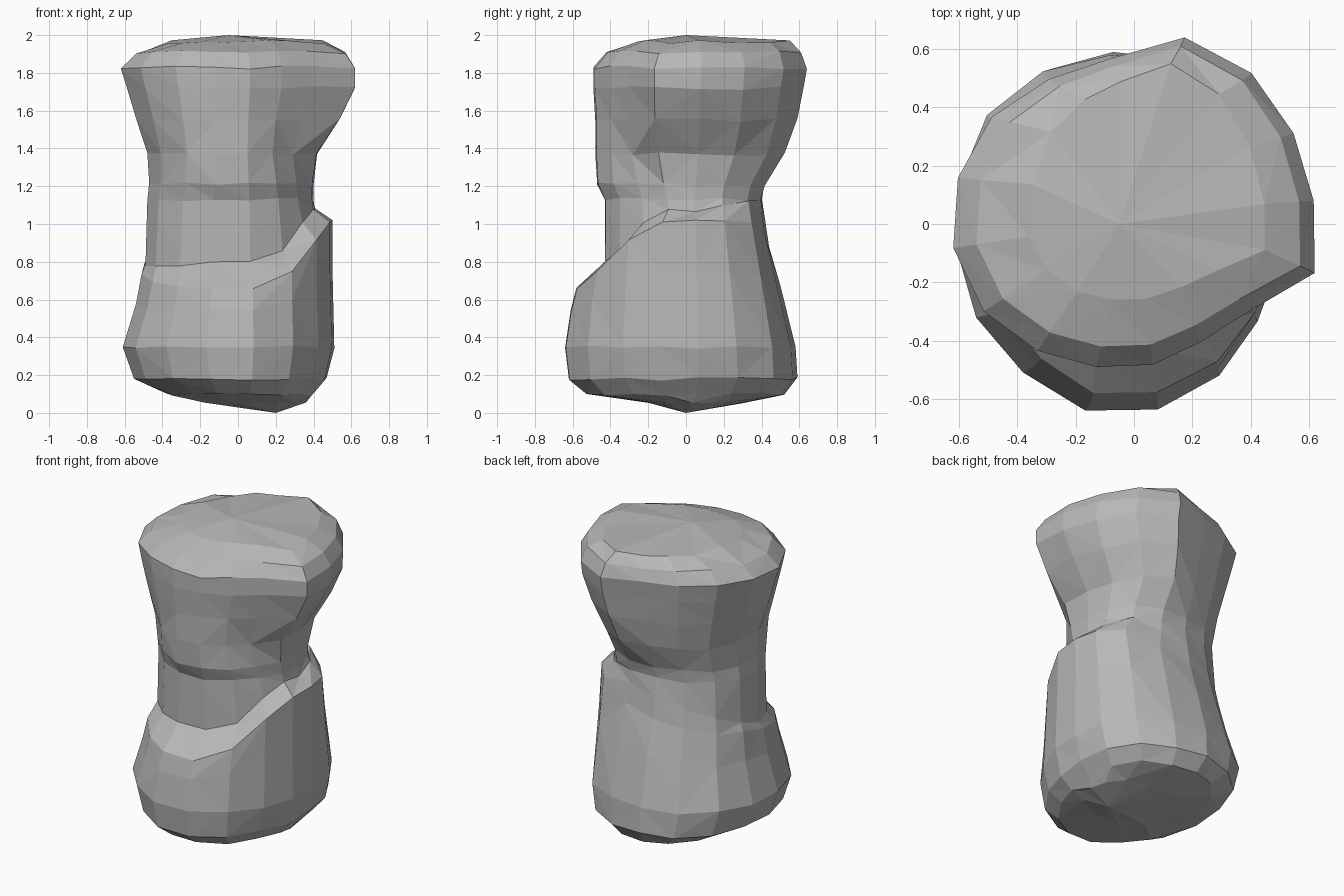
import bpy
import bmesh
import random
from math import cos, sin, tau, radians

random.seed(4)

cube = bpy.data.objects.get("Cube")
if cube:
    bpy.data.objects.remove(cube, do_unlink=True)

# Plan outlines as radii at equal angles, counter-clockwise from just past +x
HEAD_PLAN = [.62, .63, .66, .67, .58, .58, .61, .62,
             .62, .59, .54, .5, .48, .46, .49, .64]
BASE_PLAN = [.51, .55, .59, .59, .6, .62, .63, .61,
             .61, .62, .62, .64, .62, .58, .53, .51]
# Height of the sloping ledge round the waist
LEDGE = [1.03, 1.02, 1, .92, .88, .84, .8, .78,
         .74, .7, .67, .67, .66, .74, .92, 1.02]
SIDES = len(LEDGE)
ANGLES = [radians(7.5) + tau * i / SIDES for i in range(SIDES)]

# Rings: height, left and right extent in x, front and back extent in y, head blend
LOWER = [(.06, .2, .36, .2, .3, 0),
         (.1, .39, .4, .53, .52, 0),
         (.18, .55, .47, .62, .59, 0),
         (.35, .61, .51, .64, .58, 0)]
UPPER = [(1.13, .48, .4, .43, .41, .2),
         (1.21, .47, .4, .47, .43, .3),
         (1.37, .48, .42, .48, .53, .7),
         (1.55, .54, .54, .48, .59, 1),
         (1.72, .59, .62, .49, .62, 1),
         (1.83, .62, .62, .49, .64, 1),
         (1.91, .54, .57, .42, .61, 1),
         (1.965, .36, .45, .26, .55, 1)]


def plan_points(radii):
    """Outline scaled so that each of its four sides reaches one unit."""
    pts = [(r * cos(a), r * sin(a)) for a, r in zip(ANGLES, radii)]
    xs, ys = zip(*pts)

    def fit(value, values):
        return value / max(values) if value > 0 else -value / min(values)
    return [(fit(x, xs), fit(y, ys)) for x, y in pts]


head_pts, base_pts = plan_points(HEAD_PLAN), plan_points(BASE_PLAN)


def add_ring(bm, heights, left, right, front, back, blend):
    ring = []
    for (hx, hy), (bx, by), z in zip(head_pts, base_pts, heights):
        x = bx + (hx - bx) * blend
        y = by + (hy - by) * blend
        x *= right if x > 0 else left
        y *= back if y > 0 else front
        wobble = random.uniform(-.01, .01)
        ring.append(bm.verts.new((x, y, z + wobble)))
    return ring


def build_rock():
    bm = bmesh.new()
    rings = [add_ring(bm, [z] * SIDES, *spec) for z, *spec in LOWER]

    # Bulging side, ledge rim and the slope in to the waist
    middle = [.35 + (h - .35) * .6 for h in LEDGE]
    rings.append(add_ring(bm, middle, .54, .5, .61, .5, 0))
    rings.append(add_ring(bm, LEDGE, .51, .5, .58, .44, 0))
    slope = [h + .03 + .11 * abs(sin(a)) for a, h in zip(ANGLES, LEDGE)]
    rings.append(add_ring(bm, slope, .49, .41, .43, .42, 0))

    rings += [add_ring(bm, [z] * SIDES, *spec) for z, *spec in UPPER]

    # Skin the rings with irregular triangles
    for low, high in zip(rings, rings[1:]):
        for i in range(SIDES):
            j = (i + 1) % SIDES
            a, b, c, d = low[i], low[j], high[j], high[i]
            if random.random() < .5:
                bm.faces.new((a, b, c))
                bm.faces.new((a, c, d))
            else:
                bm.faces.new((a, b, d))
                bm.faces.new((b, c, d))

    # Close the pointed underside and the domed top
    foot = bm.verts.new((.2, 0, 0))
    crown = bm.verts.new((-.05, 0, 2))
    for i in range(SIDES):
        j = (i + 1) % SIDES
        bm.faces.new((foot, rings[0][j], rings[0][i]))
        bm.faces.new((crown, rings[-1][i], rings[-1][j]))
    bmesh.ops.recalc_face_normals(bm, faces=bm.faces)

    mesh = bpy.data.meshes.new("rock_pillar")
    bm.to_mesh(mesh)
    bm.free()
    rock = bpy.data.objects.new("rock_pillar", mesh)
    bpy.context.collection.objects.link(rock)
    return rock


# Plain stone colour
stone = bpy.data.materials.new("grey_stone")
stone.use_nodes = True
colour = (.48, .48, .48, 1)
stone.diffuse_color = colour
stone.node_tree.nodes["Principled BSDF"].inputs["Base Color"].default_value = colour

rock_pillar = build_rock()
rock_pillar.data.materials.append(stone)
